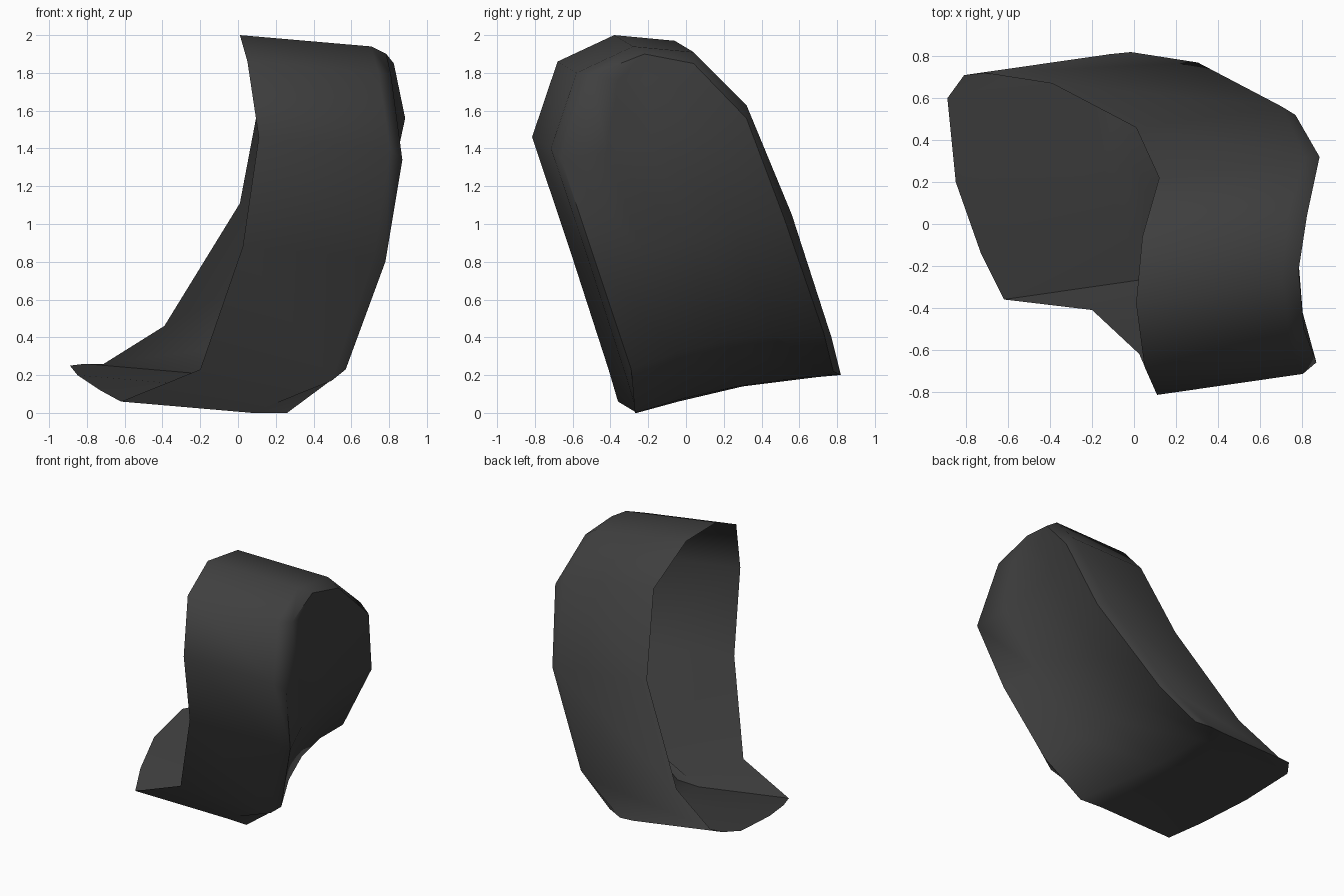
import bpy, bmesh
from mathutils import Vector

if "Cube" in bpy.data.objects:
    bpy.data.objects.remove(bpy.data.objects["Cube"])

# dark grey material
mat = bpy.data.materials.new("dark grey")
mat.diffuse_color = (0.05, 0.05, 0.05, 1)
mat.use_nodes = True
mat.node_tree.nodes["Principled BSDF"].inputs["Base Color"].default_value = mat.diffuse_color

# open rim outline: top, down the front edge, along the sole, up the back edge
rim = [(0.01, -0.38, 2.0), (0.05, -0.68, 1.86), (0.11, -0.815, 1.46),
       (0.025, -0.62, 0.88), (-0.2, -0.41, 0.23), (-0.62, -0.36, 0.06),
       (-0.73, -0.14, 0.12), (-0.85, 0.2, 0.2), (-0.89, 0.6, 0.25),
       (-0.81, 0.71, 0.26), (-0.71, 0.72, 0.26), (-0.39, 0.67, 0.46),
       (0.01, 0.46, 1.11), (0.12, 0.22, 1.69), (0.04, -0.06, 1.97)]
# chamfered edge of the outer panel, same order
edge = [(0.785, -0.22, 1.9), (0.81, -0.5, 1.79), (0.87, -0.66, 1.34),
        (0.78, -0.48, 0.8), (0.57, -0.29, 0.23), (0.26, -0.27, 0.0),
        (0.11, 0.0, 0.08), (0.0, 0.27, 0.14), (-0.06, 0.64, 0.19),
        (-0.03, 0.75, 0.2), (0.1, 0.78, 0.22), (0.38, 0.73, 0.42),
        (0.77, 0.52, 1.03), (0.885, 0.32, 1.56), (0.825, 0.04, 1.85)]
depth = Vector((0.695, 0.1, -0.06))

bm = bmesh.new()
a = [bm.verts.new(p) for p in rim]
b = [bm.verts.new(Vector(p) + depth) for p in rim]
c = [bm.verts.new(p) for p in edge]
n = len(rim)

# side wall and chamfer
for r, s in ((a, b), (b, c)):
    for i in range(n):
        j = (i + 1) % n
        bm.faces.new((r[i], r[j], s[j], s[i]))


def row(p, q, middle):
    """Row across the panel, sagging through its middle point."""
    sag = Vector(middle) - (p.co + q.co) / 2
    inner = [bm.verts.new(p.co.lerp(q.co, t) + sag * 4 * t * (1 - t))
             for t in (0.25, 0.5, 0.75)]
    return [p] + inner + [q]


# hollowed outer panel
rows = [row(c[1], c[14], (0.785, -0.22, 1.76)),
        row(c[2], c[13], (0.785, -0.18, 1.43)),
        row(c[3], c[12], (0.68, 0.02, 0.92)),
        row(c[4], c[11], (0.40, 0.2, 0.38))]
for i in range(4):
    bm.faces.new((c[0], rows[0][i], rows[0][i + 1]))
for r, s in zip(rows, rows[1:]):
    for i in range(4):
        bm.faces.new((r[i], s[i], s[i + 1], r[i + 1]))

# panel turning under into the sole
low = rows[-1]
for i in range(3):
    bm.faces.new((low[i], c[5 + i], c[6 + i], low[i + 1]))
bm.faces.new((low[3], c[8], c[9]))
bm.faces.new((low[3], c[9], c[10], low[4]))

# keep normals pointing outwards on the open shell
bmesh.ops.recalc_face_normals(bm, faces=bm.faces)
bm.faces.ensure_lookup_table()
bm.normal_update()
if bm.faces[2 * n + 5].normal.x < 0:
    bmesh.ops.reverse_faces(bm, faces=bm.faces)

me = bpy.data.meshes.new("curved_shell")
bm.to_mesh(me)
bm.free()
me.materials.append(mat)
shell = bpy.data.objects.new("curved_shell", me)
bpy.context.collection.objects.link(shell)
bpy.context.view_layer.objects.active = shell
shell.select_set(True)
bpy.ops.object.shade_smooth_by_angle(angle=1.05)
